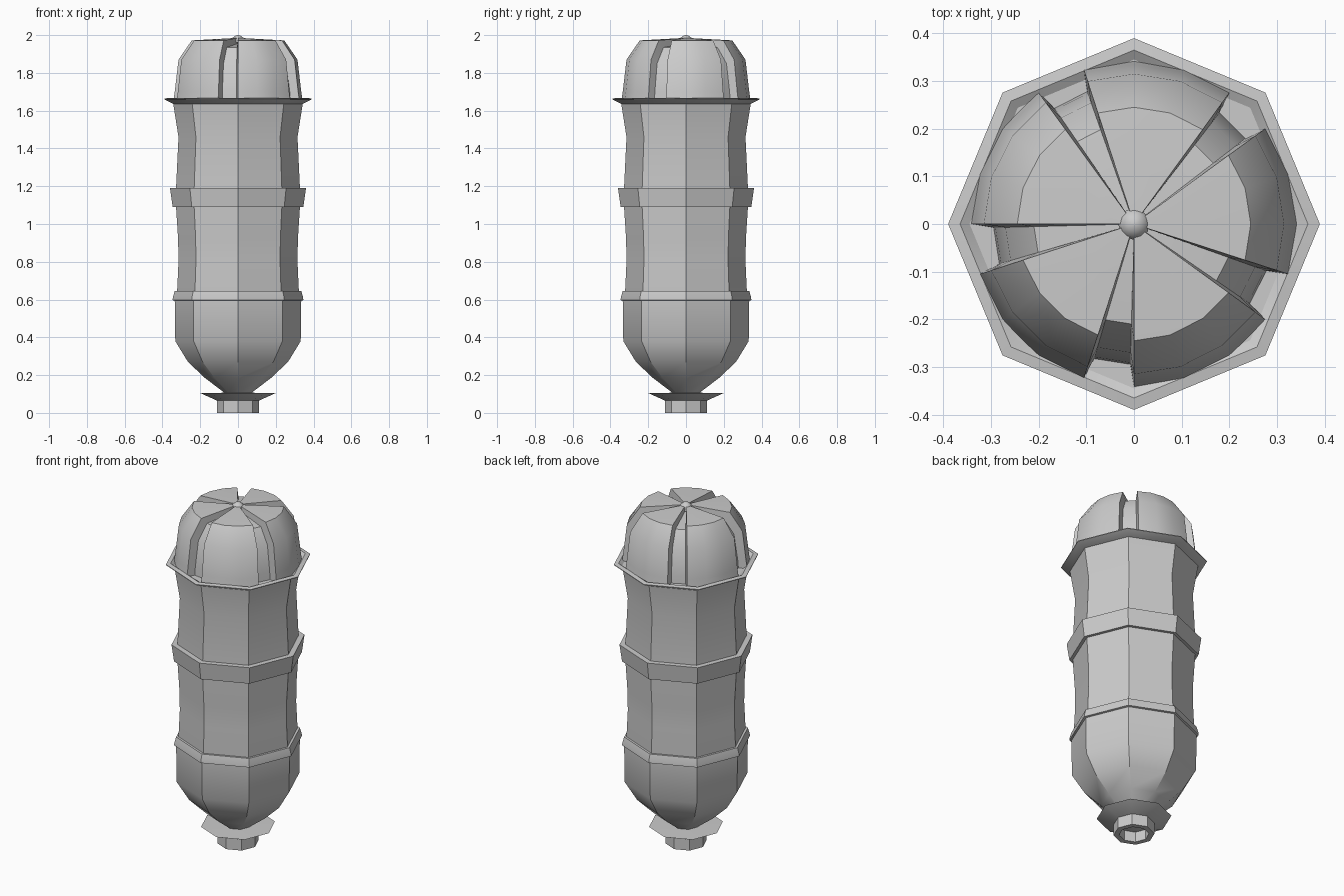
import bpy, bmesh
from math import sin, cos, radians

cube = bpy.data.objects.get("Cube")
if cube:
    bpy.data.objects.remove(cube, do_unlink=True)

grey = bpy.data.materials.new("plain_grey")
grey.use_nodes = True
COLOUR = (0.6, 0.6, 0.6, 1)
grey.diffuse_color = COLOUR
grey.node_tree.nodes["Principled BSDF"].inputs["Base Color"].default_value = COLOUR


def from_columns(name, columns, loop=False, sharp=30):
    """Skin vertical columns of (angle, [(radius, z), ...]) around the axis.
    loop joins the profile's end to its start, otherwise the ends are capped."""
    bm = bmesh.new()
    cols = [[bm.verts.new((r * cos(radians(a)), r * sin(radians(a)), z))
             for r, z in prof] for a, prof in columns]
    n, m = len(cols), len(cols[0])
    for i in range(n):
        c, d = cols[i], cols[(i + 1) % n]
        for j in range(m if loop else m - 1):
            k = (j + 1) % m
            bm.faces.new((c[j], d[j], d[k], c[k]))
    if not loop:
        bm.faces.new([c[0] for c in reversed(cols)])
        bm.faces.new([c[-1] for c in cols])
    bmesh.ops.recalc_face_normals(bm, faces=bm.faces)
    mesh = bpy.data.meshes.new(name)
    bm.to_mesh(mesh)
    bm.free()
    mesh.materials.append(grey)
    obj = bpy.data.objects.new(name, mesh)
    bpy.context.collection.objects.link(obj)
    bpy.ops.object.select_all(action="DESELECT")
    obj.select_set(True)
    bpy.context.view_layer.objects.active = obj
    bpy.ops.object.shade_smooth_by_angle(angle=radians(sharp))
    return obj


def octagon(name, profile, loop=False):
    return from_columns(name, [(45 * i, profile) for i in range(8)], loop)


# Hollow foot and the flared collar above it
octagon("foot", [(0.11, 0), (0.11, 0.07), (0.08, 0.07), (0.08, 0)], loop=True)
octagon("foot_collar", [(0.10, 0.06), (0.2, 0.105), (0.06, 0.107)])

# Rounded lower bowl and waisted body
octagon("lower_bowl", [(0.07, 0.105), (0.175, 0.185), (0.265, 0.27),
                       (0.332, 0.38), (0.335, 0.60)])
octagon("body", [(0.32, 0.6), (0.322, 0.65), (0.315, 0.8), (0.317, 0.92),
                 (0.328, 1.09), (0.328, 1.19), (0.315, 1.46), (0.345, 1.65)])

# Bands around the body
octagon("lower_band", [(0.32, 0.59), (0.346, 0.597), (0.345, 0.61),
                       (0.335, 0.645), (0.315, 0.645)], loop=True)
octagon("middle_band", [(0.31, 1.09), (0.346, 1.09), (0.36, 1.19),
                        (0.31, 1.19)], loop=True)

# Thin rim with a shallow recessed floor
octagon("rim", [(0.34, 1.635), (0.39, 1.66), (0.39, 1.664),
                (0.365, 1.668), (0.345, 1.655)])

# Dome of five raised segments separated by narrow grooves
raised = [(0.342, 1.65), (0.335, 1.70), (0.315, 1.87), (0.245, 1.972), (0.01, 1.985)]
sunk = [(0.295, 1.65), (0.291, 1.70), (0.27, 1.85), (0.21, 1.935), (0.01, 1.955)]
dome = []
for k in range(5):
    start = 45 + 72 * k
    dome += [(start + 9 + 18 * i, raised) for i in range(4)]
    dome += [(start + 72 - 7.5, sunk), (start + 72 + 7.5, sunk)]
from_columns("segmented_dome", dome)

# Small round button on the crown
from_columns("crown_button", [(30 * i, [(0.033, 1.96), (0.033, 1.975), (0.028, 1.986),
                                        (0.016, 1.996), (0.004, 2.0)])
                              for i in range(12)], sharp=45)
